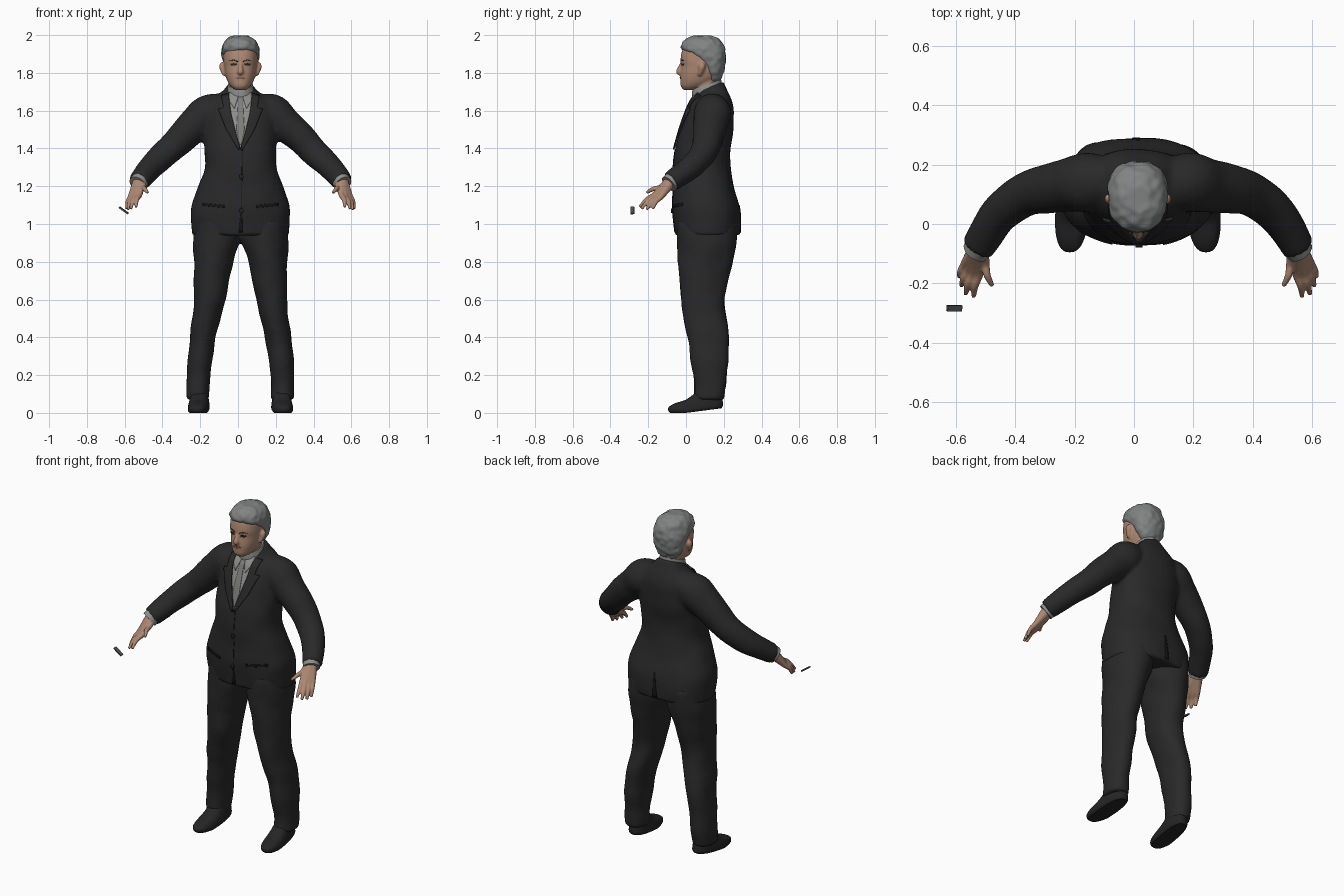
import bpy, bmesh, math
from mathutils import Vector, noise
from mathutils.bvhtree import BVHTree

if "Cube" in bpy.data.objects:
    bpy.data.objects.remove(bpy.data.objects["Cube"])
AXIS = 0.013  # the body stands slightly off centre


def material(name, *rgb):
    m = bpy.data.materials.new(name)
    m.use_nodes = True
    m.diffuse_color = (*rgb, 1)
    m.node_tree.nodes["Principled BSDF"].inputs["Base Color"].default_value = (*rgb, 1)
    return m


SUIT = material("charcoal cloth", .022, .022, .023)
SHOE = material("black leather", .018, .018, .018)
SEAM = material("seam black", .008, .008, .008)
SHIRT = material("grey shirt", .27, .27, .26)
TIE = material("grey tie", .21, .21, .20)
SKIN = material("skin", .42, .25, .17)
HAIR = material("grey hair", .22, .23, .225)
LIPS = material("lips", .25, .11, .09)
EYE = material("dark eye", .03, .022, .018)
DEVICE = material("device grey", .08, .08, .08)


def spline(rows, n=5):
    """Smoothly interpolate rows of numbers."""
    width = max(map(len, rows))
    rows = [Vector(tuple(r) + (0,) * (width - len(r))) for r in rows]
    out = []
    for i in range(len(rows) - 1):
        a, b, c, d = (rows[min(max(i + k, 0), len(rows) - 1)] for k in (-1, 0, 1, 2))
        for s in range(n):
            t = s / n
            out.append(b + (c - a) * (t / 2) + (a * 2 - b * 5 + c * 4 - d) * (t * t / 2)
                       + (b * 3 - a - c * 3 + d) * (t ** 3 / 2))
    return out + [rows[-1]]


def skin_rings(bm, rings):
    rings = [[bm.verts.new(p) for p in r] for r in rings]
    n = len(rings[0])
    for a, b in zip(rings, rings[1:]):
        for i in range(n):
            bm.faces.new((a[i], a[(i + 1) % n], b[(i + 1) % n], b[i]))
    bm.faces.new(rings[0])
    bm.faces.new(rings[-1])


def stack(bm, rows, power=2.3, n=40):
    """Upright loft; each row is z, half width, front y, back y, tilt, x."""
    rings = []
    width = max(map(len, rows))
    for r in spline(rows):
        z, w, yf, yb, tilt, x = tuple(r) + (0,) * (6 - width)
        ring = []
        for i in range(n):
            a = math.tau * i / n
            c, s = (math.copysign(abs(v) ** (2 / power), v) for v in (math.cos(a), math.sin(a)))
            dy = s * (yb - yf) / 2
            ring.append((x + w * c, (yf + yb) / 2 + dy, z + tilt * dy))
        rings.append(ring)
    skin_rings(bm, rings)


def tube(bm, rows, side=1, n=20):
    """Tube along a path; each row is x, y, z, radius."""
    pts = spline(rows)
    rings = []
    for i, p in enumerate(pts):
        d = (pts[min(i + 1, len(pts) - 1)] - pts[max(i - 1, 0)]).to_3d().normalized()
        u = d.cross(Vector((.3, 1, .1))).normalized()
        v = d.cross(u)
        ring = [p.to_3d() + (u * math.cos(math.tau * k / n) + v * math.sin(math.tau * k / n)) * p[3]
                for k in range(n)]
        rings.append([(q.x * side, q.y, q.z) for q in ring])
    skin_rings(bm, rings)


def finish(bm, name, mat, voxel=0, rough=0, freq=9, relax=4):
    bmesh.ops.recalc_face_normals(bm, faces=bm.faces)
    bm.normal_update()
    for v in bm.verts:
        v.co += v.normal * noise.noise(v.co * freq) * rough
    for f in bm.faces:
        f.smooth = len(f.verts) == 4
    me = bpy.data.meshes.new(name)
    bm.to_mesh(me)
    bm.free()
    me.materials.append(mat)
    ob = bpy.data.objects.new(name, me)
    ob.location.x = AXIS
    bpy.context.collection.objects.link(ob)
    if voxel:
        rm = ob.modifiers.new("merge", 'REMESH')
        rm.mode, rm.voxel_size, rm.use_smooth_shade = 'VOXEL', voxel, True
        sm = ob.modifiers.new("relax", 'SMOOTH')
        sm.factor, sm.iterations = .5, relax
    return ob


def surface(ob):
    bpy.context.view_layer.update()
    return BVHTree.FromObject(ob, bpy.context.evaluated_depsgraph_get())


def plate(name, edge_a, edge_b, mat, tree, off=.003, face=-1, thick=.004, side=1, sub=6, cols=5):
    """Thin plate between two x-z outlines, laid on a surface."""
    bm = bmesh.new()
    grid, y = [], 0
    for i in range((len(edge_a) - 1) * sub + 1):
        k = min(i // sub, len(edge_a) - 2)
        t = i / sub - k
        a, b = (Vector(e[k]).lerp(Vector(e[k + 1]), t) for e in (edge_a, edge_b))
        row = []
        for j in range(cols + 1):
            p = a.lerp(b, j / cols)
            hit = tree.ray_cast(Vector((p.x * side, face, p.y)), Vector((0, -face, 0)))[0]
            y = hit.y if hit else y
            row.append(bm.verts.new((p.x * side, y + face * off, p.y)))
        grid.append(row)
    for r, s in zip(grid, grid[1:]):
        for j in range(cols):
            bm.faces.new((r[j], r[j + 1], s[j + 1], s[j]))
    bmesh.ops.remove_doubles(bm, verts=bm.verts, dist=.0002)
    ob = finish(bm, name, mat)
    so = ob.modifiers.new("thickness", 'SOLIDIFY')
    so.thickness, so.offset = thick, 0


def oval(x, z, w, h):
    ks = [math.pi * i / 6 for i in range(7)]
    return [[(x - w * math.cos(k), z + s * h * math.sin(k)) for k in ks] for s in (1, -1)]


# Jacket: torso and both sleeves merged
bm = bmesh.new()
stack(bm, [(.94, .255, -.055, .288), (1.02, .262, -.066, .29), (1.1, .258, -.072, .282),
           (1.2, .225, -.07, .252), (1.3, .19, -.07, .236), (1.4, .19, -.058, .238),
           (1.5, .195, -.03, .25), (1.6, .185, .002, .252), (1.66, .15, .028, .24),
           (1.70, .095, .045, .215, .25), (1.73, .07, .055, .2, .35)])
for s in (1, -1):
    tube(bm, [(.10, .14, 1.61, .085), (.17, .14, 1.585, .1), (.235, .13, 1.53, .092), (.3, .12, 1.47, .083),
              (.38, .10, 1.39, .074), (.47, .03, 1.305, .066), (.54, -.08, 1.225, .056)], s)
jacket = finish(bm, "jacket", SUIT, .011, .005)

# Trousers: two legs meeting under the jacket
bm = bmesh.new()
for s in (1, -1):
    stack(bm, [(z, w, yf, yb, 0, x * s) for z, w, yf, yb, x in (
        (.07, .06, .045, .2, .225), (.2, .062, .04, .215, .222), (.4, .07, .008, .228, .2),
        (.6, .082, -.028, .205, .163), (.8, .104, -.042, .245, .142),
        (.9, .122, -.045, .27, .129), (1.02, .122, -.045, .27, .122))], 2.1)
finish(bm, "trousers", SUIT, .011, .009)

# Shoes
for side, s in (("left", 1), ("right", -1)):
    bm = bmesh.new()
    stack(bm, [(z, w, yf, yb, 0, .222 * s) for z, w, yf, yb in (
        (0, .048, -.085, .188), (.012, .056, -.094, .195), (.03, .056, -.092, .195),
        (.05, .052, -.06, .192), (.07, .048, 0, .188), (.1, .042, .05, .182))], 2.5)
    for v in bm.verts:
        v.co.z += max(0, v.co.y) * .13
        v.co.x += s * (.03 - v.co.y) * .06
    finish(bm, side + "_shoe", SHOE)

# Hands and shirt cuffs
wrist = (.535, -.075, 1.232, .034)
FINGERS = [((.534, -.162, 1.158), (.553, -.245, 1.09)), ((.552, -.16, 1.15), (.58, -.236, 1.08)),
           ((.567, -.148, 1.146), (.595, -.208, 1.076)), ((.58, -.132, 1.146), (.602, -.177, 1.08)),
           ((.515, -.13, 1.195), (.49, -.208, 1.165))]
for side, s in (("left", 1), ("right", -1)):
    bm = bmesh.new()
    for knuckle, tip in FINGERS:
        mid = Vector(knuckle).lerp(Vector(tip), .5) + Vector((.005, -.004, .006))
        tube(bm, [wrist, (*knuckle, .0165), (*mid, .0125), (*tip, .008)], s, 12)
    finish(bm, side + "_hand", SKIN, .0045, relax=3)
    bm = bmesh.new()
    tube(bm, [(.52, -.055, 1.245, .05), (.545, -.092, 1.212, .047)], s)
    finish(bm, side + "_cuff", SHIRT)

# Head with neck, nose and ears
bm = bmesh.new()
stack(bm, [(1.62, .065, .05, .18), (1.7, .06, .045, .17), (1.8, .06, .05, .17)], 2)
stack(bm, [(1.71, .028, -.012, .05), (1.728, .05, -.027, .1), (1.755, .068, -.03, .15),
           (1.79, .08, -.031, .18), (1.835, .087, -.026, .19), (1.87, .09, -.029, .193),
           (1.92, .088, -.02, .188), (1.96, .075, 0, .17), (1.985, .04, .035, .13)], 2.25)
tube(bm, [(0, -.018, 1.858, .009), (0, -.033, 1.825, .012), (0, -.037, 1.805, .016), (0, -.022, 1.793, .01)])
for s in (1, -1):
    tube(bm, [(.084, .07, 1.785, .008), (.09, .077, 1.805, .013), (.095, .085, 1.835, .018),
              (.092, .087, 1.855, .01)], s)
    tube(bm, [(.012, -.026, 1.801, .009), (.014, -.02, 1.803, .009)], s)
head = finish(bm, "head", SKIN, .006, relax=3)

# Short cropped hair
bm = bmesh.new()
stack(bm, [(1.755, .05, .12, .178), (1.8, .08, .1, .197), (1.85, .094, .07, .207), (1.89, .1, .022, .211),
           (1.922, .1, -.02, .208), (1.955, .09, -.022, .196), (1.982, .068, .005, .17),
           (1.997, .035, .04, .13)], 2.3, 64)
finish(bm, "hair", HAIR, .007, .007, 38, 1)

# Facial details
face = surface(head)
for side, s in (("left", 1), ("right", -1)):
    plate(side + "_eye", *oval(.036, 1.845, .017, .006), EYE, face, .001, thick=.002, side=s, sub=2)
    plate(side + "_brow", [(.014, 1.862), (.036, 1.871), (.06, 1.864)],
          [(.014, 1.857), (.036, 1.865), (.06, 1.862)], EYE, face, .001, thick=.002, side=s)
plate("mouth", *oval(0, 1.773, .027, .006), LIPS, face, .001, thick=.002, sub=2)

# Shirt collar around the neck
bm = bmesh.new()
stack(bm, [(1.67, .076, .035, .19, .35), (1.71, .071, .032, .189, .35), (1.74, .066, .034, .186, .35)], 2)
finish(bm, "shirt_collar", SHIRT)

# Shirt front, tie, lapels and jacket details
cloth = surface(jacket)
plate("shirt_front", [(0, 1.405), (-.05, 1.56), (-.066, 1.69)], [(0, 1.405), (.05, 1.56), (.066, 1.69)],
      SHIRT, cloth, .002, cols=10)
plate("tie", [(-.004, 1.42), (-.021, 1.5), (-.013, 1.64), (-.018, 1.68)],
      [(.004, 1.42), (.021, 1.5), (.013, 1.64), (.018, 1.68)], TIE, cloth, .005)
for side, s in (("left", 1), ("right", -1)):
    plate(side + "_collar_flap", [(.006, 1.69), (.032, 1.61)], [(.06, 1.695), (.056, 1.65)],
          SHIRT, cloth, .007, side=s)
    plate(side + "_lapel", [(0, 1.395), (.026, 1.49), (.048, 1.58), (.053, 1.61), (.063, 1.69)],
          [(.012, 1.395), (.075, 1.5), (.118, 1.61), (.09, 1.615), (.1, 1.68)],
          SUIT, cloth, .008, thick=.008, side=s)
    plate(side + "_pocket_flap", [(.085, 1.1), (.2, 1.112)], [(.085, 1.085), (.2, 1.097)],
          SEAM, cloth, .002, side=s)
plate("front_opening", [(.008, 1.395), (.004, 1.07), (-.01, .955)], [(.011, 1.395), (.008, 1.07), (.012, .955)],
      SEAM, cloth, .001, cols=2)
plate("back_vent", [(-.003, 1.1), (-.02, .952)], [(.003, 1.1), (.008, .952)], SEAM, cloth, .001, 1, cols=2)
for name, z in (("upper_button", 1.25), ("lower_button", 1.07)):
    plate(name, *oval(.004, z, .012, .012), SHOE, cloth, .005, thick=.006, sub=2)

# Small flat device floating beyond the right hand
bm = bmesh.new()
bmesh.ops.create_cube(bm, size=1)
device = finish(bm, "handheld_device", DEVICE)
device.location = (-.605, -.284, 1.072)
device.scale = (.06, .02, .008)
device.rotation_euler = (.15, .62, 0)
for p in device.data.polygons:
    p.use_smooth = False
